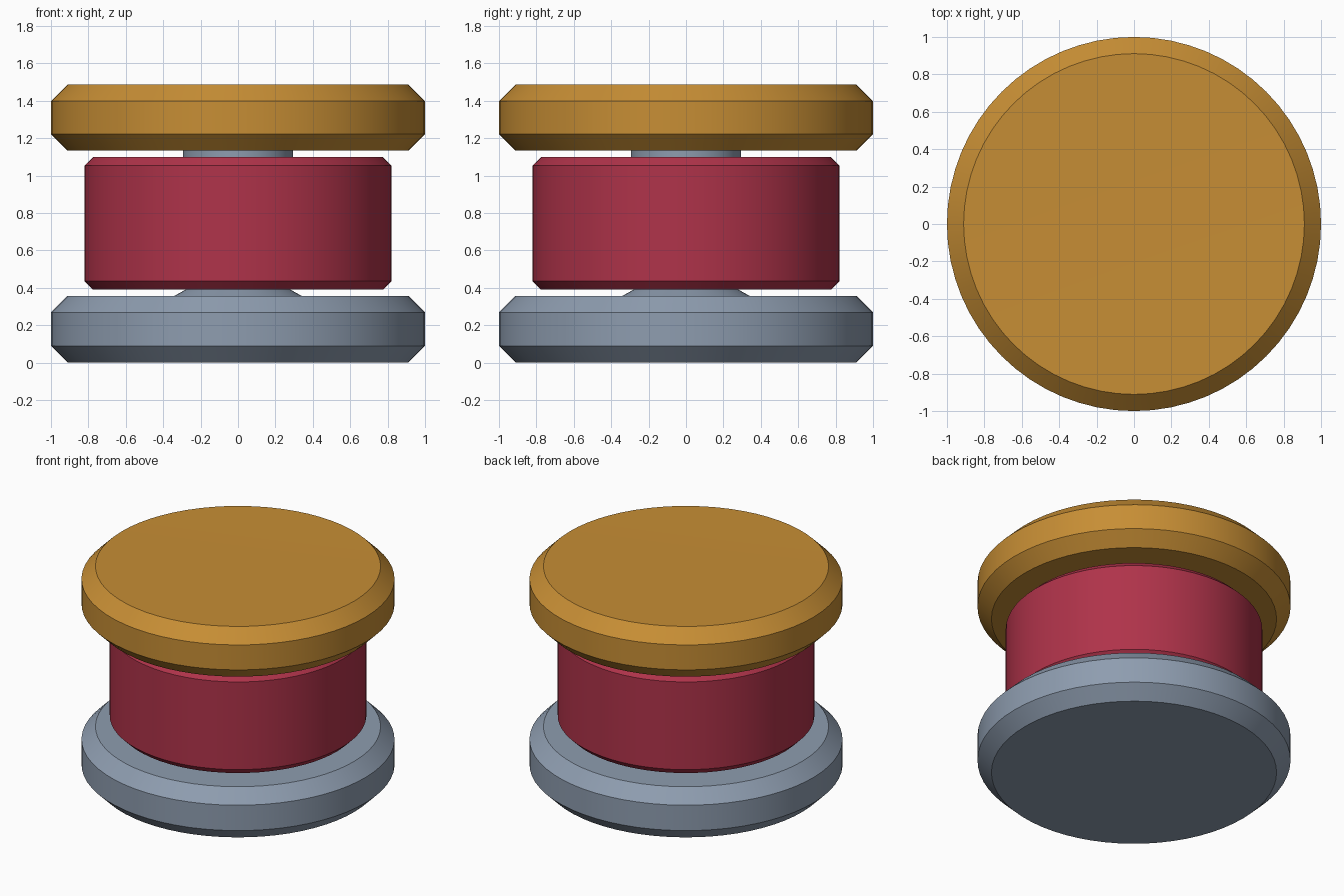
import bpy
import math

if "Cube" in bpy.data.objects:
    bpy.data.objects.remove(bpy.data.objects["Cube"])

SIDES = 64


def material(name, rgb):
    mat = bpy.data.materials.new(name)
    mat.use_nodes = True
    mat.diffuse_color = (*rgb, 1)
    mat.node_tree.nodes["Principled BSDF"].inputs["Base Color"].default_value = (*rgb, 1)
    return mat


def lathe(name, profile, mat):
    """Turn (radius, height) points, listed bottom to top, into a solid.
    The first and last points lie on the axis."""
    verts = [(0, 0, profile[0][1])]
    for r, z in profile[1:-1]:
        for i in range(SIDES):
            a = math.tau * i / SIDES
            verts.append((r * math.cos(a), r * math.sin(a), z))
    verts.append((0, 0, profile[-1][1]))
    top = len(verts) - 1
    rings = len(profile) - 2
    faces = []
    for i in range(SIDES):
        j = (i + 1) % SIDES
        faces.append((0, 1 + j, 1 + i))
        for k in range(rings - 1):
            low, high = 1 + k * SIDES, 1 + (k + 1) * SIDES
            faces.append((low + i, low + j, high + j, high + i))
        last = 1 + (rings - 1) * SIDES
        faces.append((last + i, last + j, top))
    mesh = bpy.data.meshes.new(name)
    mesh.from_pydata(verts, [], faces)
    mesh.materials.append(mat)
    obj = bpy.data.objects.new(name, mesh)
    bpy.context.collection.objects.link(obj)
    bpy.ops.object.select_all(action='DESELECT')
    obj.select_set(True)
    bpy.context.view_layer.objects.active = obj
    bpy.ops.object.shade_smooth_by_angle(angle=math.radians(30))
    return obj


def chamfered_disc(name, radius, z0, z1, bevel, mat, dip=0):
    lathe(name, [(0, z0), (radius - bevel, z0), (radius, z0 + bevel),
                 (radius, z1 - bevel), (radius - bevel, z1), (0, z1 - dip)], mat)


gold = material("gold", (0.57, 0.27, 0.035))
red = material("crimson", (0.43, 0.033, 0.068))
grey = material("steel grey", (0.27, 0.335, 0.43))

# Stacked discs: base, drum and very slightly dished cap
chamfered_disc("base_disc", 1.0, 0, 0.357, 0.089, grey)
chamfered_disc("drum", 0.82, 0.39, 1.098, 0.045, red)
chamfered_disc("cap_disc", 1.0, 1.133, 1.487, 0.089, gold, dip=0.008)

# Central spindle with a flared foot
lathe("spindle", [(0, 0.33), (0.34, 0.33), (0.34, 0.357), (0.28, 0.39),
                  (0.295, 0.45), (0.295, 1.16), (0, 1.16)], grey)
